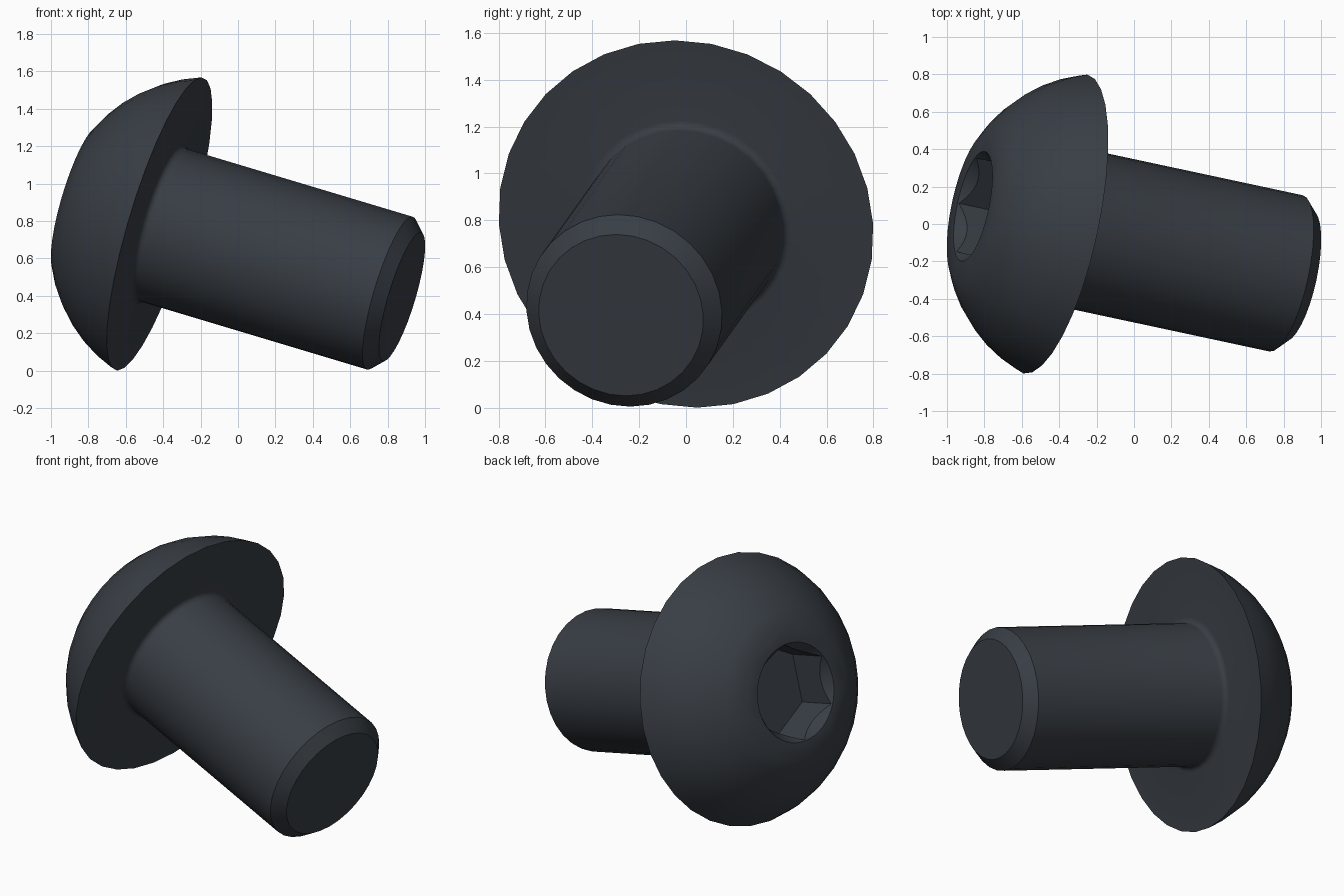
import bpy, bmesh
from math import sin, cos, pi, radians, hypot, atan2, asin
from mathutils import Vector, Matrix

cube = bpy.data.objects.get("Cube")
if cube:
    bpy.data.objects.remove(cube, do_unlink=True)

SIDES = 32
HEAD_R, HEAD_H, TOP_R, DOME_R = 0.817, 0.47, 0.405, 0.81
SHANK_R, SHANK_L, CHAMFER, FILLET = 0.427, 1.382, 0.068, 0.034
HEX_R, HEX_DEPTH, MOUTH_R = 0.295, 0.27, 0.30

# Tilted frame: local z runs along the shank, local x points upward
axis = Vector((1, -0.214, -0.30)).normalized()
up = Vector((0, 0, 1))
side_x = (up - axis * axis.z).normalized()
side_y = axis.cross(side_x)
frame = Matrix((side_x, side_y, axis)).transposed().to_4x4()
frame.translation = (-0.42, 0, 0.784)

steel = bpy.data.materials.new("dark_steel")
steel.use_nodes = True
colour = (0.040, 0.048, 0.059, 1)
steel.diffuse_color = colour
steel.node_tree.nodes["Principled BSDF"].inputs["Base Color"].default_value = colour


def lathe(name, profile, sides):
    """Turn (radius, height) points, listed from low to high, into a capped solid."""
    bm = bmesh.new()
    rings = [[bm.verts.new((r * cos(2 * pi * i / sides), r * sin(2 * pi * i / sides), z))
              for i in range(sides)] for r, z in profile]
    for a, b in zip(rings, rings[1:]):
        for i in range(sides):
            j = (i + 1) % sides
            bm.faces.new((a[i], a[j], b[j], b[i]))
    bm.faces.new(rings[0][::-1])
    bm.faces.new(rings[-1])
    bmesh.ops.recalc_face_normals(bm, faces=bm.faces)
    mesh = bpy.data.meshes.new(name)
    bm.to_mesh(mesh)
    bm.free()
    mesh.materials.append(steel)
    obj = bpy.data.objects.new(name, mesh)
    obj.matrix_world = frame
    bpy.context.collection.objects.link(obj)
    return obj


def arc(centre, radius, start, end, steps):
    return [(centre[0] + radius * cos(start + (end - start) * i / steps),
             centre[1] + radius * sin(start + (end - start) * i / steps))
            for i in range(steps + 1)]


# Dome arc from the flat crown to the rim
dr, dz = HEAD_R - TOP_R, HEAD_H
chord = hypot(dr, dz)
half = asin(chord / 2 / DOME_R)
middle = atan2(-dr, dz)
reach = DOME_R * cos(half)
centre = ((HEAD_R + TOP_R) / 2 - reach * cos(middle),
          -HEAD_H / 2 - reach * sin(middle))
dome = arc(centre, DOME_R, middle - half, middle + half, 6)

# Fillet under the head, then the chamfered shank
fillet = arc((SHANK_R + FILLET, FILLET), FILLET, -pi / 2, -pi, 4)
shank = [(SHANK_R, SHANK_L - CHAMFER), (SHANK_R - CHAMFER, SHANK_L)]
screw = lathe("button_head_screw", dome + fillet + shank, SIDES)

# Hexagonal socket with a conical mouth
slope = (MOUTH_R - HEX_R * cos(pi / 6)) / 0.06
hex_cutter = lathe("socket_cutter", [(HEX_R, -HEAD_H - 0.1), (HEX_R, -HEAD_H + HEX_DEPTH)], 6)
cone_cutter = lathe("mouth_cutter", [(MOUTH_R + slope * 0.08, -HEAD_H - 0.08),
                                     (MOUTH_R - slope * 0.1, -HEAD_H + 0.1)], 48)

bpy.ops.object.select_all(action='DESELECT')
bpy.context.view_layer.objects.active = screw
screw.select_set(True)
for cutter in (hex_cutter, cone_cutter):
    cutter.hide_render = True
    mod = screw.modifiers.new(cutter.name, 'BOOLEAN')
    mod.operation = 'DIFFERENCE'
    mod.solver = 'EXACT'
    mod.object = cutter
    bpy.ops.object.modifier_apply(modifier=mod.name)
    bpy.data.objects.remove(cutter, do_unlink=True)

bpy.ops.object.shade_smooth_by_angle(angle=radians(33))
